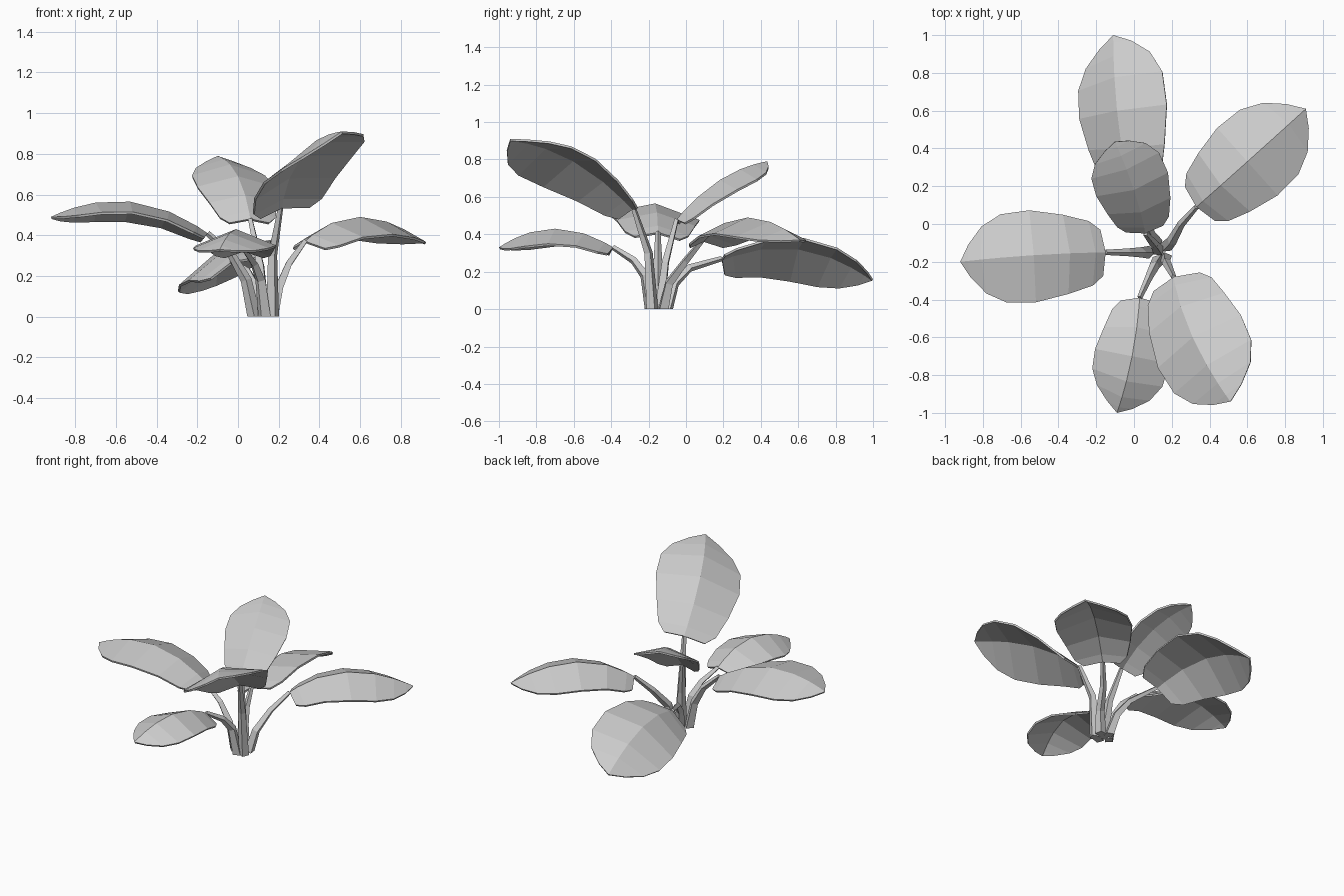
import bpy, math
from mathutils import Vector

old = bpy.data.objects.get("Cube")
if old:
    bpy.data.objects.remove(old, do_unlink=True)

grey = bpy.data.materials.new("plain_grey")
grey.use_nodes = True
grey.diffuse_color = (0.6, 0.6, 0.6, 1)
grey.node_tree.nodes["Principled BSDF"].inputs["Base Color"].default_value = (0.6, 0.6, 0.6, 1)

# Blade outline: (fraction along midrib, fraction of half width)
OUTLINE = [(0, .5), (.07, .7), (.25, .86), (.5, 1), (.72, .96), (.86, .73), (.95, .36)]


def add_mesh(name, verts, faces):
    mesh = bpy.data.meshes.new(name)
    mesh.from_pydata(verts, [], faces)
    mesh.materials.append(grey)
    obj = bpy.data.objects.new(name, mesh)
    bpy.context.collection.objects.link(obj)
    return obj


def arc(a, m, b, t):
    """Point and direction on the parabola through a, m (halfway) and b."""
    c = 2 * m - (a + b) / 2
    p = a * (1 - t) ** 2 + c * 2 * t * (1 - t) + b * t * t
    return p, ((c - a) * (1 - t) + (b - c) * t).normalized()


def blade(name, base, mid, tip, half, droop, roll):
    """Tented leaf blade; positive roll lifts its right-hand edge."""
    a, m, b = Vector(base), Vector(mid), Vector(tip)
    verts, faces = [], []
    for t, w in OUTLINE:
        p, along = arc(a, m, b, t)
        flat = along.cross(Vector((0, 0, 1))).normalized()
        up = flat.cross(along)
        side = flat * math.cos(roll) + up * math.sin(roll)
        drop = side.cross(along) * droop * w
        verts += [p - side * half * w - drop, p, p + side * half * w - drop]
    verts.append(b)
    end = len(verts) - 1
    for k in range(0, end - 3, 3):
        faces += [(k, k + 1, k + 4, k + 3), (k + 1, k + 2, k + 5, k + 4)]
    faces += [(end - 3, end - 2, end), (end - 2, end - 1, end)]
    obj = add_mesh(name, verts, faces)
    thick = obj.modifiers.new("thickness", "SOLIDIFY")
    thick.thickness = 0.012
    thick.offset = -1


def stem(name, points, start=0.034, end=0.014):
    """Four-sided tapering stalk along the points."""
    pts = [Vector(p) for p in points]
    verts, faces, n = [], [], len(pts)
    out = pts[-1] - pts[0]
    side = Vector((out.y, -out.x, 0)).normalized()
    for i, p in enumerate(pts):
        along = (pts[min(i + 1, n - 1)] - pts[max(i - 1, 0)]).normalized()
        if i == 0:
            along = Vector((0, 0, 1))
        up = side.cross(along)
        r = start + (end - start) * i / (n - 1)
        verts += [p + side * r, p + up * r, p - side * r, p - up * r]
    for i in range(n - 1):
        for j in range(4):
            k, q = 4 * i + j, 4 * i + (j + 1) % 4
            faces.append((k, q, q + 4, k + 4))
    faces += [(3, 2, 1, 0), tuple(range(4 * n - 4, 4 * n))]
    add_mesh(name, verts, faces)


# name, stalk points, blade middle, blade tip, half width, droop, roll
LEAVES = [
    ("back_low", [(.12, -.10, 0), (.09, -.06, .14), (.05, .02, .22), (-.03, .19, .27)],
     (-.09, .60, .33), (-.11, 1, .16), .26, .07, .45),
    ("back_high", [(.13, -.14, 0), (.11, -.11, .25), (.06, -.05, .48)],
     (.0, .18, .69), (-.10, .435, .79), .20, .06, 0),
    ("back_left", [(.17, -.12, 0), (.20, -.09, .14), (.25, .0, .26), (.33, .09, .37)],
     (.60, .33, .49), (.91, .61, .37), .24, .085, 0),
    ("right", [(.08, -.15, 0), (.04, -.15, .18), (-.03, -.15, .30), (-.15, -.15, .41)],
     (-.53, -.165, .565), (-.92, -.2, .49), .245, .07, -.08),
    ("front_right", [(.13, -.19, 0), (.11, -.22, .18), (.08, -.28, .26), (.03, -.39, .33)],
     (-.01, -.70, .43), (-.09, -1, .33), .20, .08, 0),
    ("front_left", [(.17, -.18, 0), (.17, -.2, .3), (.21, -.28, .54)],
     (.31, -.60, .80), (.51, -.94, .91), .27, .08, -.3),
]

for name, path, mid, tip, half, droop, roll in LEAVES:
    stem(name + "_stem", path)
    blade(name + "_leaf", path[-1], mid, tip, half, droop, roll)
